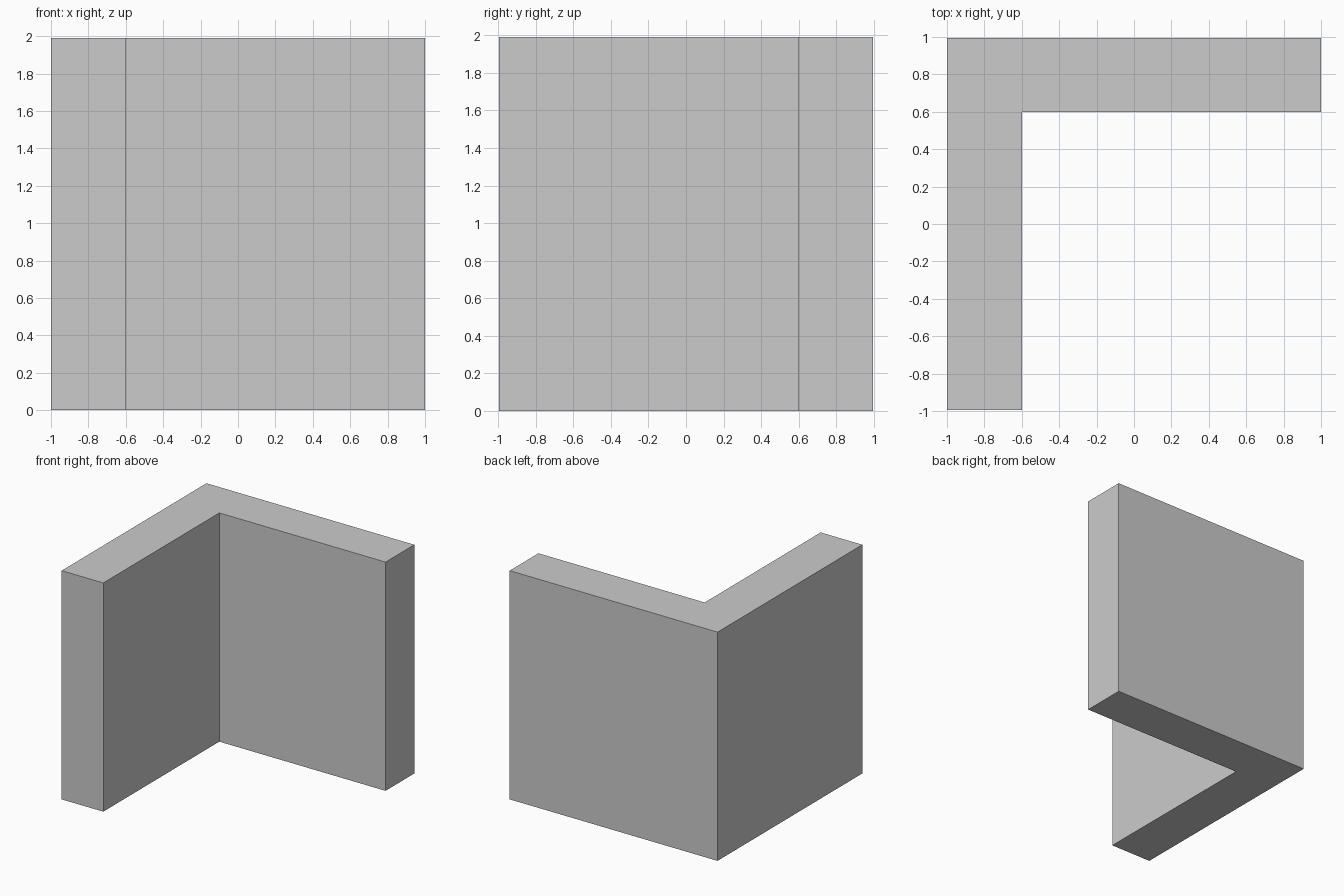
import bpy
import bmesh

if "Cube" in bpy.data.objects:
    bpy.data.objects.remove(bpy.data.objects["Cube"])

HEIGHT = 1.99
# L-shaped footprint: left wing and back wing, seen from above
FOOTPRINT = [(-1, -0.995), (-0.6, -0.995), (-0.6, 0.6),
             (1, 0.6), (1, 0.995), (-1, 0.995)]

# Corner wall: footprint extruded straight up
bm = bmesh.new()
base = bm.faces.new([bm.verts.new((x, y, 0)) for x, y in FOOTPRINT])
top = bmesh.ops.extrude_face_region(bm, geom=[base], use_keep_orig=True)
bmesh.ops.translate(bm, vec=(0, 0, HEIGHT),
                    verts=[v for v in top["geom"] if isinstance(v, bmesh.types.BMVert)])
bmesh.ops.recalc_face_normals(bm, faces=bm.faces)

mesh = bpy.data.meshes.new("corner_wall")
bm.to_mesh(mesh)
bm.free()
bpy.context.collection.objects.link(bpy.data.objects.new("corner_wall", mesh))
